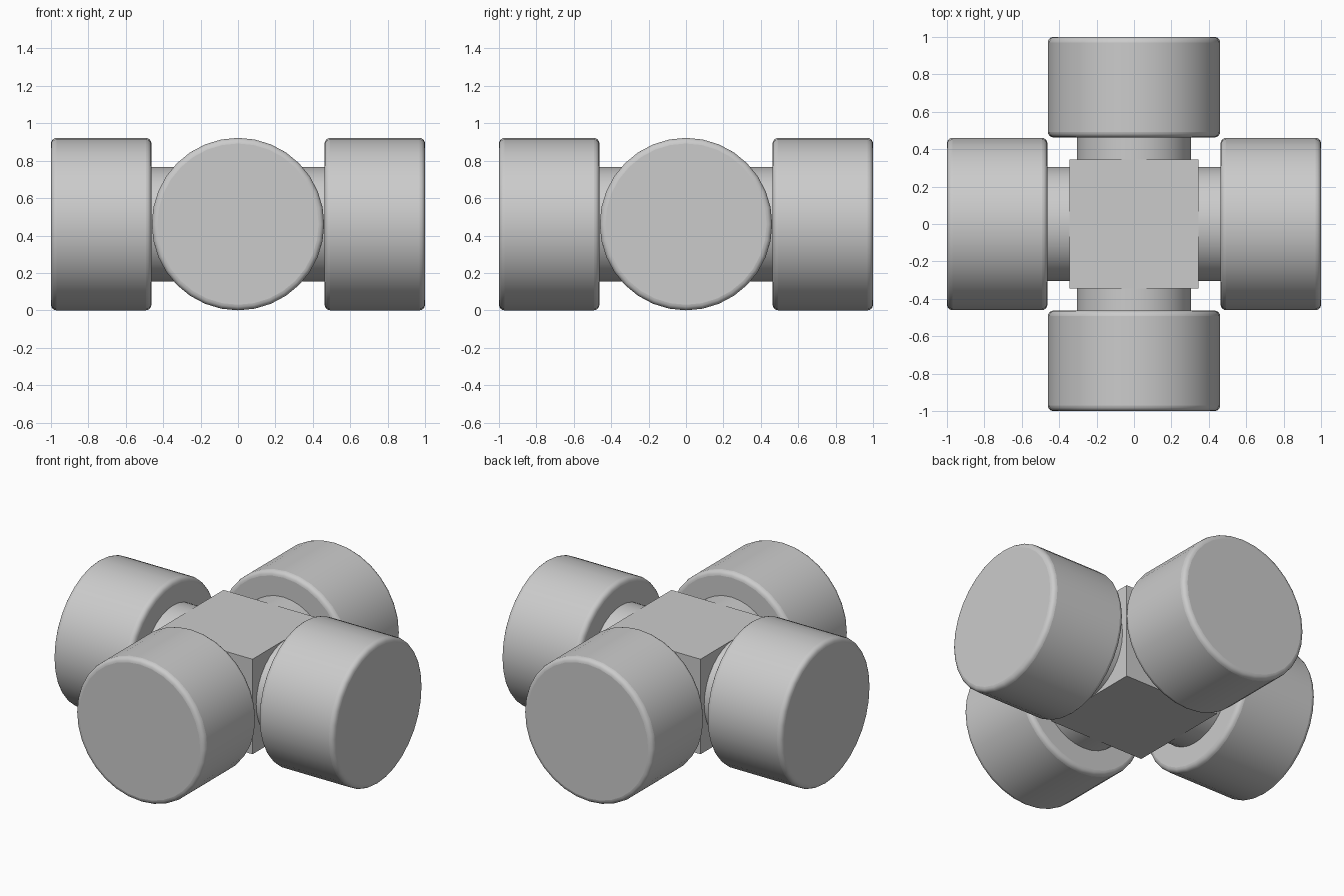
import bpy, math
from mathutils import Matrix

cube = bpy.data.objects.get("Cube")
if cube:
    bpy.data.objects.remove(cube, do_unlink=True)

# One plain grey for every part
grey = bpy.data.materials.new("light_grey")
grey.use_nodes = True
colour = (0.6, 0.6, 0.6, 1)
grey.diffuse_color = colour
grey.node_tree.nodes["Principled BSDF"].inputs["Base Color"].default_value = colour

CENTRE_Z = 0.461
SHAFT_RADIUS = 0.306
DRUM_RADIUS = 0.461


def finish(obj, name):
    obj.name = name
    obj.data.materials.append(grey)
    return obj


def cylinder(name, radius, start, end, angle):
    """Cylinder lying along the horizontal direction given by angle."""
    bpy.ops.mesh.primitive_cylinder_add(vertices=32, radius=radius, depth=end - start)
    obj = finish(bpy.context.object, name)
    along_x = Matrix.Rotation(math.pi / 2, 4, 'Y')
    shift = Matrix.Translation(((start + end) / 2, 0, 0))
    obj.data.transform(Matrix.Rotation(angle, 4, 'Z') @ shift @ along_x)
    obj.location.z = CENTRE_Z
    return obj


# Central block, flush with the tops of the shafts
bpy.ops.mesh.primitive_cube_add(size=1, location=(0, 0, CENTRE_Z))
hub = finish(bpy.context.object, "central_block")
hub.data.transform(Matrix.Diagonal((0.688, 0.688, 2 * SHAFT_RADIUS, 1)))

# Four arms, each a shaft with a rounded drum on its end
for i, side in enumerate(("left", "back", "right", "front")):
    angle = i * math.pi / 2
    shaft = cylinder(side + "_shaft", SHAFT_RADIUS, 0.3, 0.5, angle)
    drum = cylinder(side + "_drum", DRUM_RADIUS, 0.463, 1, angle)
    bevel = drum.modifiers.new("rounded_rims", 'BEVEL')
    bevel.width = 0.03
    bevel.segments = 4
    bevel.limit_method = 'ANGLE'
    for obj in (shaft, drum):
        bpy.ops.object.select_all(action='DESELECT')
        obj.select_set(True)
        bpy.context.view_layer.objects.active = obj
        bpy.ops.object.shade_smooth_by_angle(angle=math.radians(30))
